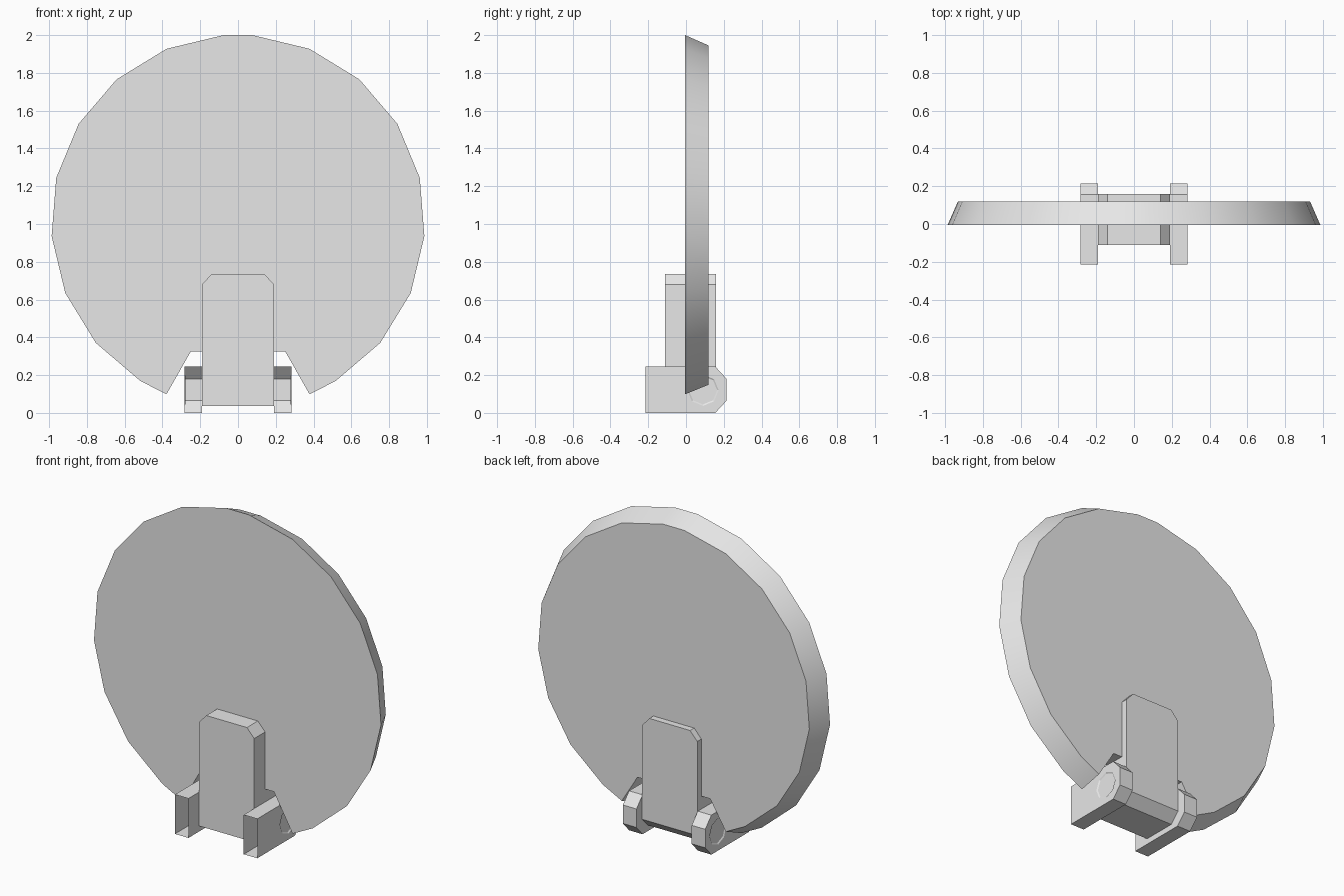
import bpy, bmesh
from math import sin, cos, radians, pi
from mathutils import Vector

cube = bpy.data.objects.get("Cube")
if cube:
    bpy.data.objects.remove(cube)

grey = bpy.data.materials.new("plain grey")
grey.use_nodes = True
grey.diffuse_color = (0.8, 0.8, 0.8, 1)
grey.node_tree.nodes["Principled BSDF"].inputs["Base Color"].default_value = grey.diffuse_color


def finish(name, bm, recalc=True):
    if recalc:
        bmesh.ops.recalc_face_normals(bm, faces=bm.faces[:])
    mesh = bpy.data.meshes.new(name)
    bm.to_mesh(mesh)
    bm.free()
    mesh.materials.append(grey)
    obj = bpy.data.objects.new(name, mesh)
    bpy.context.collection.objects.link(obj)
    return obj


def ring(bm, points):
    return [bm.verts.new(p) for p in points]


def bridge(bm, a, b):
    """Quads between two closed rings, one per edge of the ring."""
    n = len(a)
    return [bm.faces.new((a[i], a[(i + 1) % n], b[(i + 1) % n], b[i])) for i in range(n)]


# Round plate with a tapered rim and a notch at the bottom
def plate_outline(radius, y):
    centre = 1.013
    angles = [4.5 + 18 * i for i in range(9)] + [157.5]
    half = [(radius * sin(radians(a)), centre + radius * cos(radians(a))) for a in angles]
    half.append((0.25, 0.325))
    full = half + [(-x, z) for x, z in reversed(half)]
    return [(x, y, z) for x, z in full]


bm = bmesh.new()
front = ring(bm, plate_outline(0.99, -0.005))
back = ring(bm, plate_outline(0.935, 0.12))
bm.faces.new(front)
bm.faces.new(back)
bridge(bm, front, back)
plate = finish("round_plate", bm)
bpy.context.view_layer.objects.active = plate
plate.select_set(True)
bpy.ops.object.shade_smooth_by_angle(angle=radians(30))
plate.select_set(False)

# Upright post: clipped top corners and a sloped lower back edge
bm = bmesh.new()
half = [(0.19, 0.035), (0.19, 0.68), (0.14, 0.735)]
outline = half + [(-x, z) for x, z in reversed(half)]
front = ring(bm, [(x, -0.112, z) for x, z in outline])
back = ring(bm, [(x, 0.16, z) for x, z in outline])
bm.faces.new(front)
bm.faces.new(back)
bridge(bm, front, back)
edge = [e for e in bm.edges if all(v.co.y > 0.1 and v.co.z < 0.1 for v in e.verts)]
bmesh.ops.bevel(bm, geom=edge, offset=0.06, segments=1, affect='EDGES')
finish("upright_post", bm)

# Hinge bracket: hollow shell, open at the front, shallow round recess outside
bm = bmesh.new()
profile = [(-0.215, 0), (0.155, 0), (0.215, 0.065), (0.215, 0.18), (0.155, 0.245), (-0.215, 0.245)]
inner = ring(bm, [(0.19, y, z) for y, z in profile])
outer = ring(bm, [(0.283, y, z) for y, z in profile])
bm.faces.new(inner)
walls = bridge(bm, inner, outer)


def octagon(x, radius):
    return [(x, 0.09 + radius * cos(i * pi / 4), 0.12 + radius * sin(i * pi / 4)) for i in range(8)]


rim = ring(bm, octagon(0.283, 0.083))
floor = ring(bm, octagon(0.278, 0.075))
bridge(bm, rim, floor)
bm.faces.new(floor)
loops = []
for loop in (outer, rim):
    for i, v in enumerate(loop):
        w = loop[(i + 1) % len(loop)]
        loops.append(bm.edges.get((v, w)))
bmesh.ops.triangle_fill(bm, edges=loops, use_beauty=True, normal=Vector((1, 0, 0)))
bmesh.ops.recalc_face_normals(bm, faces=bm.faces[:])
flat = [e for e in bm.edges if len(e.link_faces) == 2 and e.calc_face_angle() < 0.01]
bmesh.ops.delete(bm, geom=[walls[-1]], context='FACES_ONLY')
bracket = finish("hinge_brackets", bm, recalc=False)
mirror = bracket.modifiers.new("Mirror", 'MIRROR')
mirror.use_axis[0] = True
